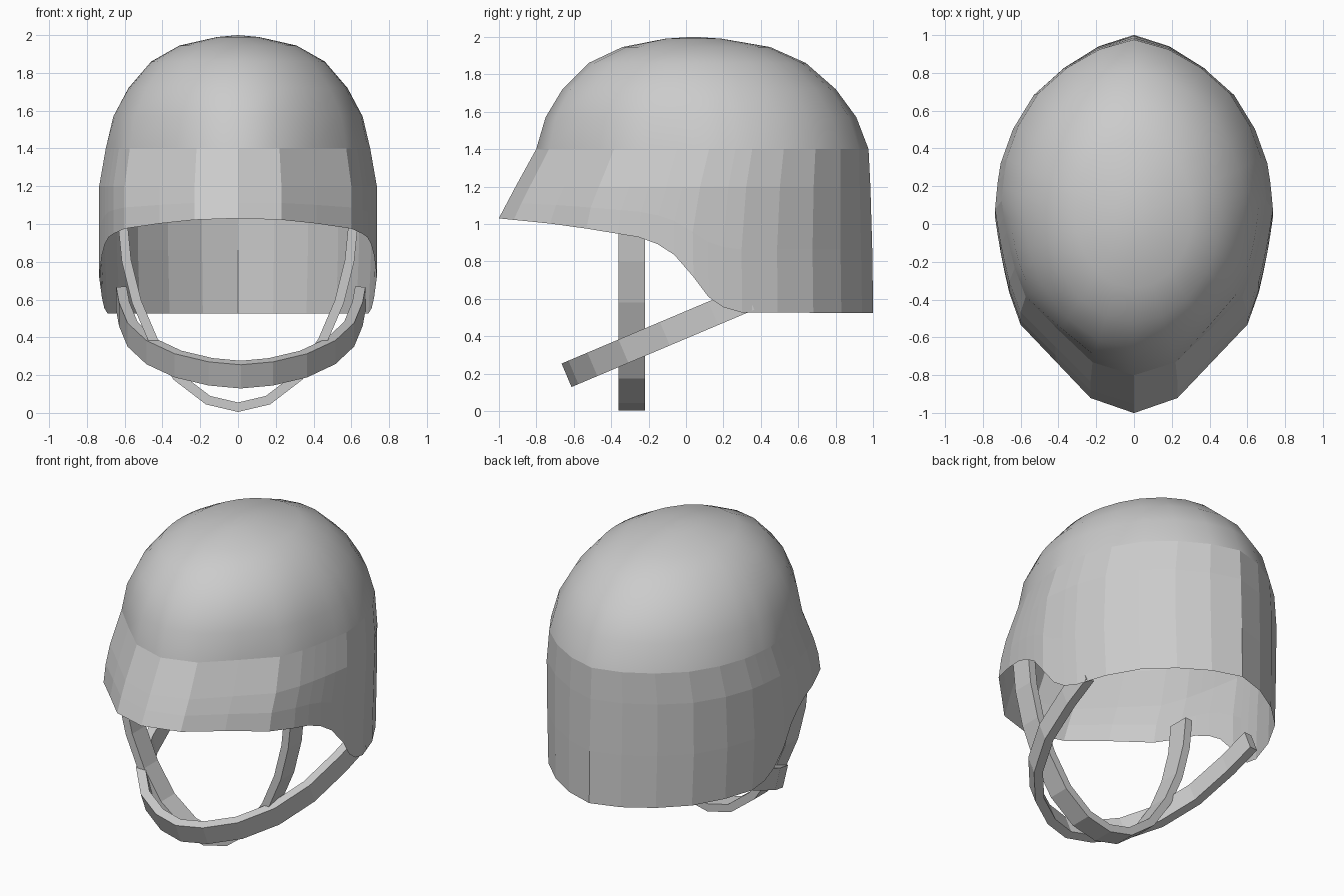
import bpy, bmesh, math
from mathutils import Vector

if "Cube" in bpy.data.objects:
    bpy.data.objects.remove(bpy.data.objects["Cube"])

grey = bpy.data.materials.new("light grey")
grey.diffuse_color = (0.6, 0.6, 0.6, 1)
grey.use_nodes = True
grey.node_tree.nodes["Principled BSDF"].inputs["Base Color"].default_value = grey.diffuse_color


def lerp_table(table, k):
    """Linear lookup of a row in a table sorted by its first column."""
    if k <= table[0][0]:
        return table[0][1:]
    for a, b in zip(table, table[1:]):
        if k <= b[0]:
            t = (k - a[0]) / (b[0] - a[0])
            return [p + (q - p) * t for p, q in zip(a[1:], b[1:])]
    return table[-1][1:]


def make_object(name, bm):
    bmesh.ops.recalc_face_normals(bm, faces=bm.faces)
    mesh = bpy.data.meshes.new(name)
    bm.to_mesh(mesh)
    bm.free()
    mesh.materials.append(grey)
    ob = bpy.data.objects.new(name, mesh)
    bpy.context.collection.objects.link(ob)
    return ob


# Half of the teardrop plan, front point to back point
PLAN = [(0, -1), (.23, -.92), (.415, -.725), (.6, -.53), (.66, -.36), (.685, -.25),
        (.705, -.15), (.72, -.06), (.735, .04), (.728, .12), (.72, .2), (.705, .3),
        (.64, .49), (.53, .68), (.37, .83), (.19, .94), (0, 1)]
# Lower edge of the shell: y, z
RIM = [(-1, 1.03), (-.65, .995), (-.22, .925), (-.1, .87), (-.02, .8), (.06, .69),
       (.12, .61), (.2, .555), (.3, .527), (1, .525)]
# Shell sections: z, front y, back y, half width, amount of teardrop
SECTIONS = [(.525, -1, 1, .72, 1), (.7, -1, 1, .735, 1), (1.03, -1, .99, .735, 1),
            (1.2, -.91, .985, .735, 1), (1.4, -.8, .975, .70, .9),
            (1.57, -.75, .91, .66, .5), (1.72, -.66, .80, .58, .15),
            (1.86, -.52, .64, .46, 0), (1.945, -.34, .45, .31, 0),
            (1.99, -.11, .19, .11, 0)]


def shell_point(x, y, z):
    """Move a plan point onto the shell section at height z."""
    front, back, half, tear = lerp_table(SECTIONS, z)
    p = Vector((x / .735, y))
    p = p.normalized().lerp(p, tear)
    mid = (front + back) / 2
    return (p.x * half, mid + p.y * (back - front) / 2, z)


# Shell: one loft of rings, with the lowest rows following the curved rim
bm = bmesh.new()
plan = PLAN + [(-x, y) for x, y in PLAN[-2:0:-1]]
rows = []
for t in (1, .5, 0):
    row = []
    for x, y in plan:
        z = 1.2 + (lerp_table(RIM, y)[0] - 1.2) * t
        row.append(bm.verts.new(shell_point(x, y, z)))
    rows.append(row)
for section in SECTIONS[4:]:
    rows.append([bm.verts.new(shell_point(x, y, section[0])) for x, y in plan])
n = len(plan)
for a, b in zip(rows, rows[1:]):
    for i in range(n):
        j = (i + 1) % n
        bm.faces.new((a[i], a[j], b[j], b[i]))
crown = bm.verts.new((0, .04, 2))
for i in range(n):
    bm.faces.new((rows[-1][i], rows[-1][(i + 1) % n], crown))
# Smooth dome above flat-sided walls
for f in bm.faces:
    f.smooth = f.calc_center_median().z > 1.4
make_object("helmet_shell", bm)


def strap(name, half_path, origin, along, across, thick):
    """U-shaped band: outer path in x and 'along', band width along 'across'."""
    origin, along, across = Vector(origin), Vector(along), Vector(across)
    path = [(-x, s) for x, s in half_path[:0:-1]] + half_path
    pts = [Vector(p) for p in path]
    bm = bmesh.new()
    rings = []
    for i, p in enumerate(pts):
        d = (pts[min(i + 1, len(pts) - 1)] - pts[max(i - 1, 0)]).normalized()
        inner = p + Vector((-d.y, d.x)) * thick
        ring = []
        for q, w in ((p, -.5), (p, .5), (inner, .5), (inner, -.5)):
            ring.append(bm.verts.new(origin + Vector((q.x, 0, 0)) + along * q.y + across * w))
        rings.append(ring)
    for a, b in zip(rings, rings[1:]):
        for i in range(4):
            j = (i + 1) % 4
            bm.faces.new((a[i], a[j], b[j], b[i]))
    bm.faces.new(rings[0])
    bm.faces.new(rings[-1])
    return make_object(name, bm)


# Strap hanging straight down under the chin
strap("under_chin_strap",
      [(0, .005), (.17, .045), (.34, .175), (.47, .37), (.56, .58), (.615, .8), (.635, 1.0)],
      (0, -.29, 0), (0, 0, 1), (0, .14, 0), .05)

# Strap slanting forward around the front of the chin
slope = math.radians(22.9)
c, s = math.cos(slope), math.sin(slope)
strap("front_chin_strap",
      [(0, 0), (.17, .04), (.35, .15), (.5, .33), (.6, .57), (.645, .85), (.66, 1.06)],
      (.015, -.638, .192), (0, c, s), (0, -s * .136, c * .136), .055)
